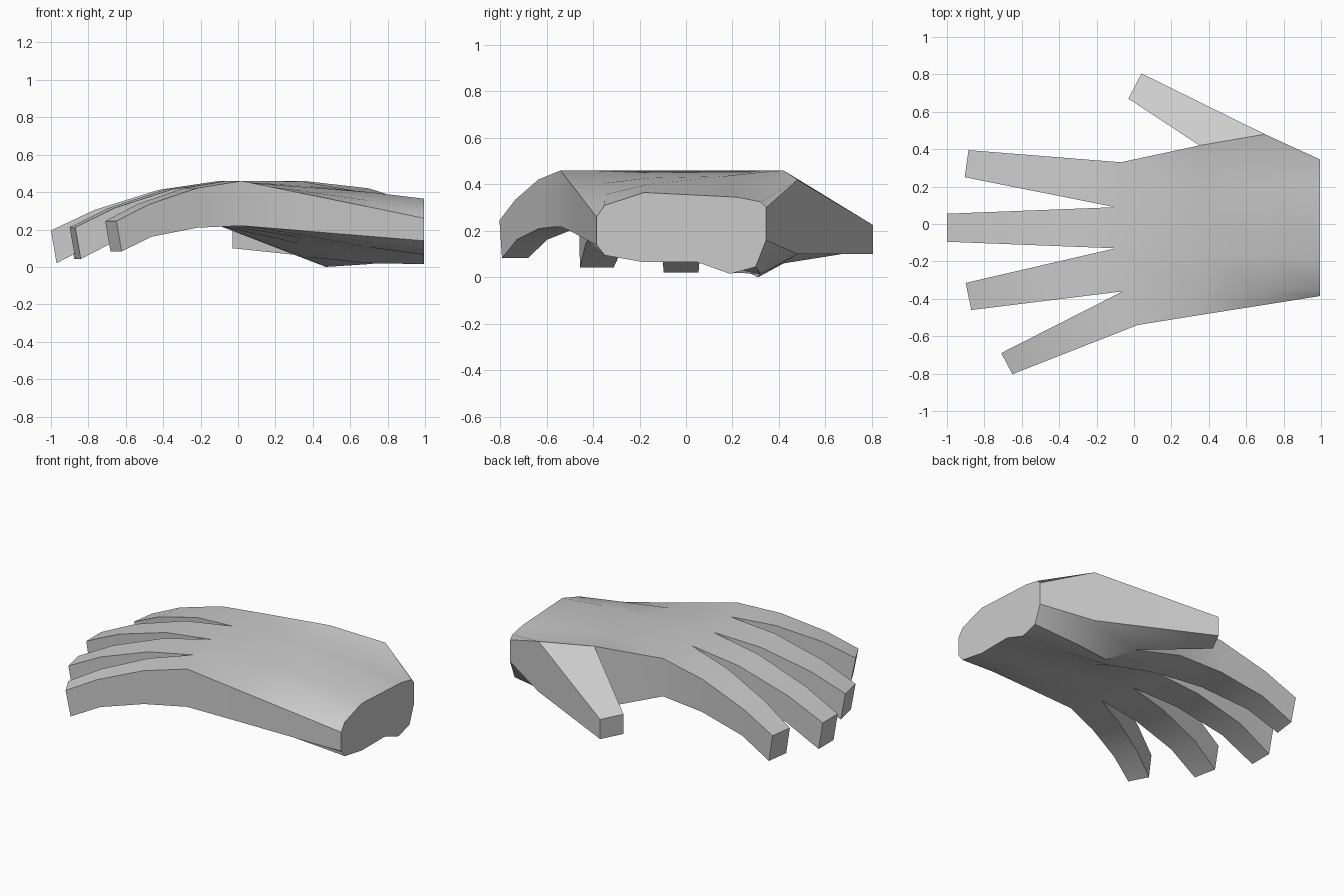
import bpy, bmesh, math
from mathutils import Vector

if "Cube" in bpy.data.objects:
    bpy.data.objects.remove(bpy.data.objects["Cube"])

bm = bmesh.new()


def ring(x, pts):
    return [Vector((x, y, z)) for y, z in pts]


def skin(a, b, skip=()):
    """Bridge two closed loops of points with quads."""
    n = len(a)
    for i in range(n):
        if i in skip:
            continue
        j = (i + 1) % n
        bm.faces.new([bm.verts.new(p) for p in (a[i], a[j], b[j], b[i])])


def cap(loop):
    bm.faces.new([bm.verts.new(p) for p in loop])


# Palm cross-sections: six points over the back, seven under the palm
wrist = ring(.995, [(-.385, .26), (-.35, .31), (-.18, .365), (.22, .345), (.32, .325), (.345, .30),
                    (.345, .16), (.30, .045), (.19, .015), (.05, .065), (-.18, .065), (-.35, .095), (-.385, .14)])
heel = ring(.70, [(-.432, .321), (-.352, .355), (-.167, .40), (.20, .395), (.37, .39), (.48, .42),
                  (.48, .10), (.32, .015), (.195, .02), (.06, .075), (-.167, .105), (-.352, .13), (-.432, .164)])
mid = ring(.35, [(-.487, .392), (-.356, .405), (-.155, .428), (.16, .435), (.35, .455), (.42, .46),
                 (.42, .06), (.31, 0), (.20, .055), (.07, .12), (-.155, .155), (-.356, .17), (-.487, .193)])
mid[7].x = .47

# Knuckle row, little finger to index, ends at the finger crotches
row = [(.02, -.54), (-.06, -.36), (-.10, -.13), (-.10, .09), (-.07, .33)]
top, bottom = .46, .22
knuckles = [Vector((*row[i], top)) for i in (0, 1, 2, 3, 4, 4)]
knuckles += [Vector((*row[i], bottom)) for i in (4, 4, 3, 3, 2, 1, 0)]

THUMB_SIDE = 5
skin(wrist, heel)
skin(heel, mid, skip=(THUMB_SIDE,))
skin(mid, knuckles)
cap(wrist)

# Thumb grows out of the open side of the palm
thumb_root = [heel[5], heel[6], mid[6], mid[5]]
thumb_tip = [Vector(p) for p in ((.04, .805, .225), (.04, .805, .10), (-.03, .67, .10), (-.03, .67, .225))]
skin(thumb_root, thumb_tip)
cap(thumb_tip)


# Fingers: two tapering edges, bent down at two joints
def finger(base_a, base_b, tip_a, tip_b, tip_top, tip_low):
    top_scale = (top - tip_top) / .265
    low_scale = (bottom - tip_low) / .2
    prev = None
    for t, up, low in ((0, .46, .22), (.36, .412, .205), (.74, .305, .135), (1, .195, .02)):
        a = Vector(base_a).lerp(Vector(tip_a), t)
        b = Vector(base_b).lerp(Vector(tip_b), t)
        back = (Vector(base_a) - Vector(tip_a)).normalized() * .03 * t * t
        zu = top - (top - up) * top_scale
        zl = bottom - (bottom - low) * low_scale
        loop = [Vector((*a, zu)), Vector((*b, zu)), Vector((*(b + back), zl)), Vector((*(a + back), zl))]
        if prev:
            skin(prev, loop)
        prev = loop
    cap(prev)


tips = [((-.65, -.803), (-.71, -.69), .245, .083),
        ((-.87, -.46), (-.90, -.315), .212, .042),
        ((-1.0, -.095), (-1.0, .055), .195, .02),
        ((-.905, .25), (-.885, .395), .212, .042)]
for i, tip in enumerate(tips):
    finger(row[i], row[i + 1], *tip)

# Weld everything into one closed hand
bmesh.ops.remove_doubles(bm, verts=bm.verts, dist=.0005)
bmesh.ops.recalc_face_normals(bm, faces=bm.faces)
mesh = bpy.data.meshes.new("hand")
bm.to_mesh(mesh)
bm.free()
hand = bpy.data.objects.new("hand", mesh)
bpy.context.collection.objects.link(hand)
bpy.context.view_layer.objects.active = hand
hand.select_set(True)
bpy.ops.object.shade_smooth_by_angle(angle=math.radians(30))
